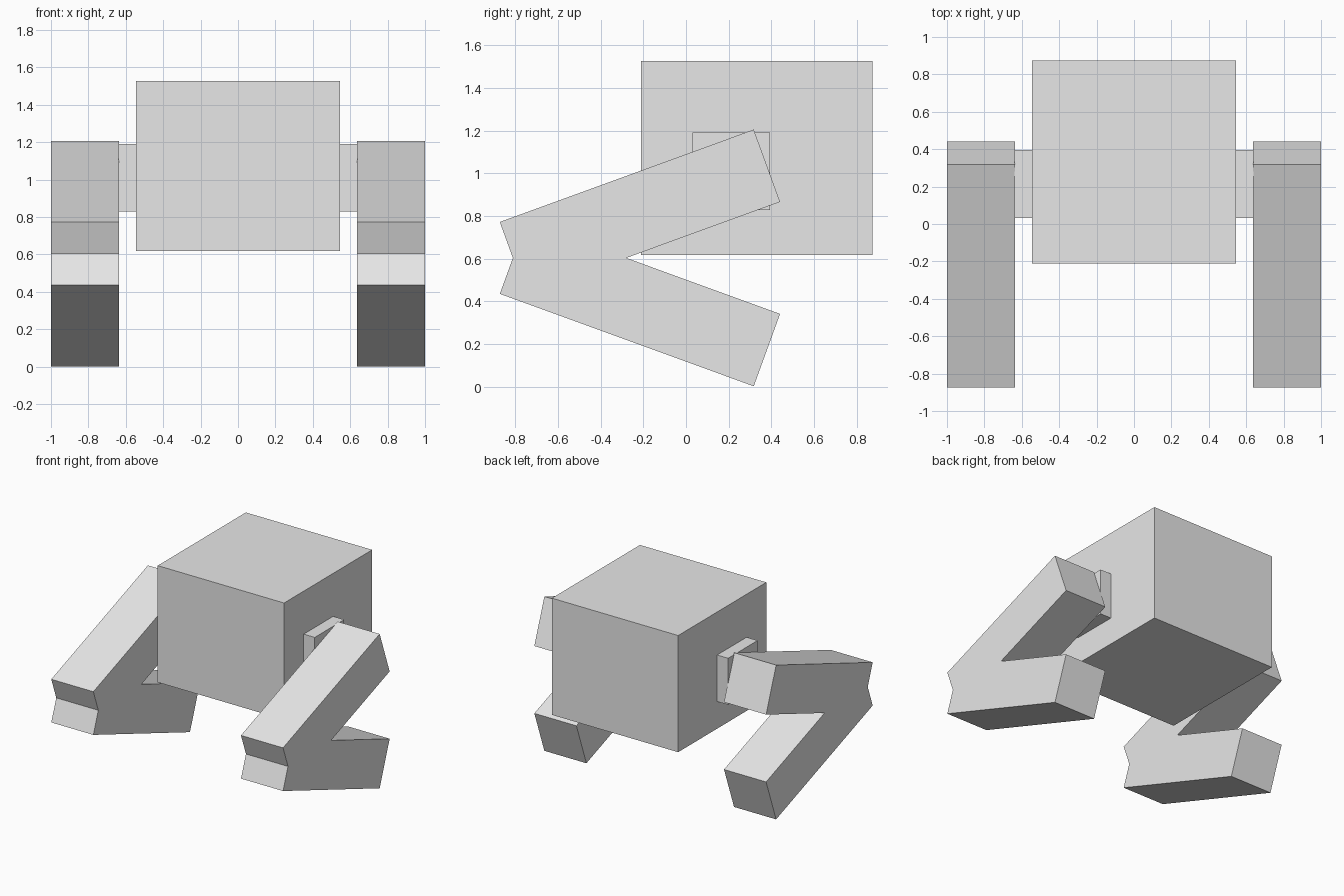
import bpy
import math

if "Cube" in bpy.data.objects:
    bpy.data.objects.remove(bpy.data.objects["Cube"])

grey = bpy.data.materials.new("light_grey")
grey.diffuse_color = (0.8, 0.8, 0.8, 1)
grey.use_nodes = True
grey.node_tree.nodes["Principled BSDF"].inputs["Base Color"].default_value = grey.diffuse_color


def box(name, centre, size, tilt=0):
    """Flat-faced box, tilted in degrees about the x axis."""
    bpy.ops.mesh.primitive_cube_add(size=1, location=centre)
    ob = bpy.context.object
    ob.name = name
    ob.scale = size
    ob.rotation_euler.x = math.radians(tilt)
    ob.data.materials.append(grey)
    return ob


# Main block
box("body", (0, 0.332, 1.072), (1.09, 1.086, 0.91))

for side, s in (("right", 1), ("left", -1)):
    # Short hip joint from the body to the leg
    box(f"{side}_hip", (s * 0.57, 0.213, 1.01), (0.14, 0.363, 0.363))
    # Folded leg: thigh slopes down to the front, shin slopes down to the back
    leg = (0.363, 1.267, 0.361)
    box(f"{side}_thigh", (s * 0.8185, -0.216, 0.819), leg, 20)
    box(f"{side}_shin", (s * 0.8185, -0.216, 0.388), leg, -20)
